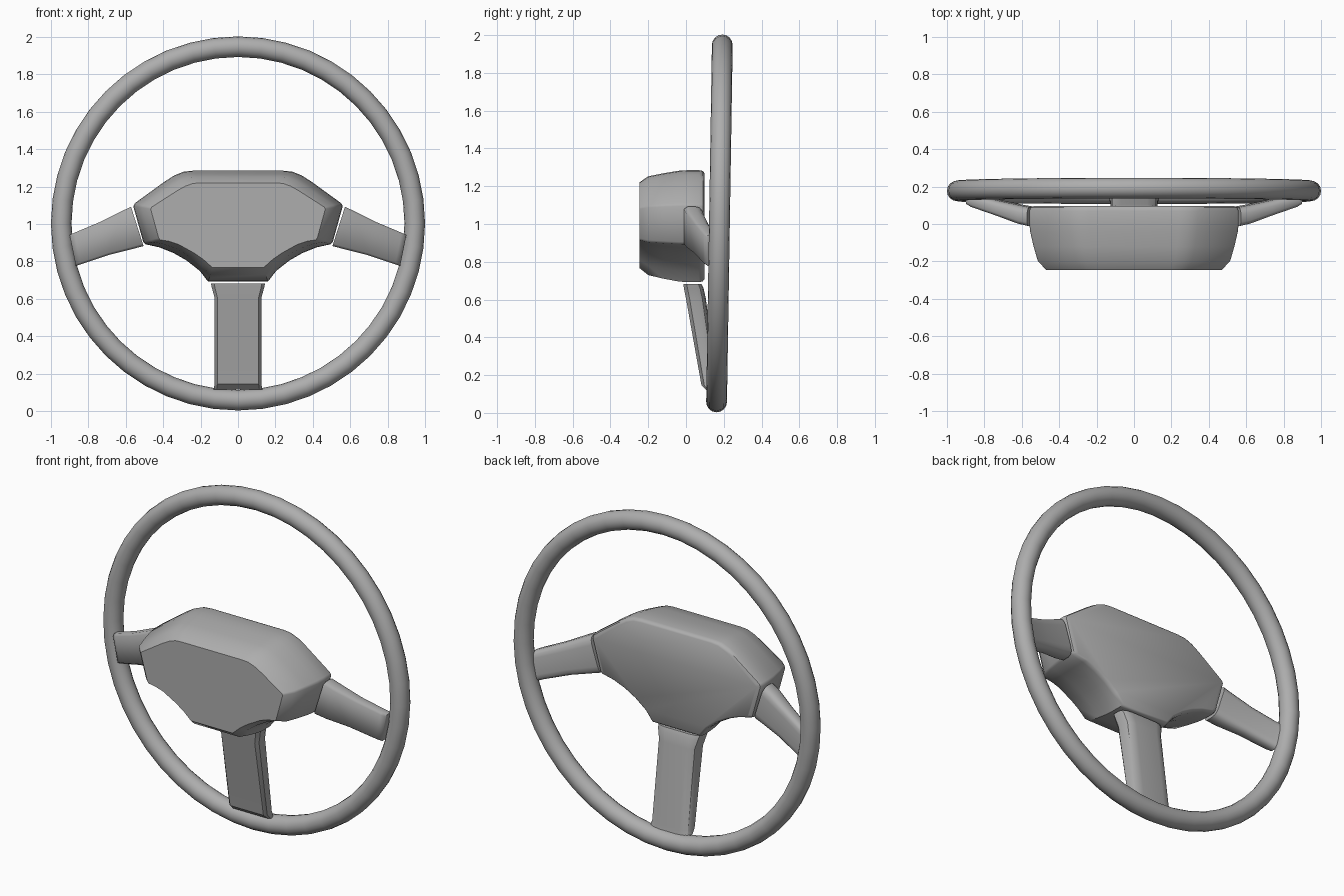
import bpy, bmesh, math

if "Cube" in bpy.data.objects:
    bpy.data.objects.remove(bpy.data.objects["Cube"])

# Dark grey plastic
grey = bpy.data.materials.new("dark_grey")
grey.diffuse_color = (0.42, 0.42, 0.42, 1)
grey.use_nodes = True
grey.node_tree.nodes["Principled BSDF"].inputs["Base Color"].default_value = grey.diffuse_color


def finish(obj, angle):
    obj.data.materials.append(grey)
    bpy.ops.object.select_all(action='DESELECT')
    obj.select_set(True)
    bpy.context.view_layer.objects.active = obj
    bpy.ops.object.shade_smooth_by_angle(angle=math.radians(angle))


def loft(name, rings, angle):
    """Skin a list of equal-length closed rings and cap both ends."""
    bm = bmesh.new()
    vs = [[bm.verts.new(p) for p in ring] for ring in rings]
    n = len(vs[0])
    for a, b in zip(vs, vs[1:]):
        for i in range(n):
            j = (i + 1) % n
            bm.faces.new((a[i], a[j], b[j], b[i]))
    bm.faces.new(vs[0])
    bm.faces.new(vs[-1])
    bmesh.ops.recalc_face_normals(bm, faces=bm.faces)
    me = bpy.data.meshes.new(name)
    bm.to_mesh(me)
    bm.free()
    obj = bpy.data.objects.new(name, me)
    bpy.context.collection.objects.link(obj)
    finish(obj, angle)


# Rim: thin torus, leaning slightly back at the top
bpy.ops.mesh.primitive_torus_add(
    major_segments=48, minor_segments=16, major_radius=0.945, minor_radius=0.055,
    location=(0, 0.177, 1.003), rotation=(math.pi / 2 - 0.016, 0, 0))
rim = bpy.context.object
rim.name = "rim"
finish(rim, 40)

# Centre pad: half outlines (x, z) of the wide back and the smaller front face
back = [(0.24, 1.285), (0.29, 1.28), (0.34, 1.26), (0.395, 1.225), (0.552, 1.111), (0.56, 1.095),
        (0.507, 0.905), (0.496, 0.892), (0.42, 0.875), (0.345, 0.845), (0.275, 0.805),
        (0.205, 0.75), (0.16, 0.692)]
front = [(0.2, 1.22), (0.24, 1.217), (0.28, 1.203), (0.325, 1.178), (0.462, 1.09), (0.467, 1.08),
         (0.424, 0.925), (0.416, 0.915), (0.37, 0.908), (0.32, 0.892), (0.235, 0.845),
         (0.185, 0.81), (0.137, 0.767)]


def pad_ring(y, t, scale=1.0):
    half = [((f[0] + (b[0] - f[0]) * t) * scale,
             1 + (f[1] + (b[1] - f[1]) * t - 1) * scale) for f, b in zip(front, back)]
    return [(x, y, z) for x, z in half] + [(-x, y, z) for x, z in reversed(half)]


loft("centre_pad", [pad_ring(*r) for r in (
    (-0.247, 0), (-0.2, 0.5), (-0.12, 0.75), (-0.04, 0.95), (0.01, 1), (0.07, 1),
    (0.089, 1, 0.985), (0.097, 1, 0.95))], 42)

# Spoke cross-section: flat chamfered front, rounded back (u across, v front to back)
section = [(0.06, 0), (0.94, 0), (1, 0.18), (1, 0.62), (0.97, 0.82), (0.9, 0.95), (0.78, 1),
           (0.22, 1), (0.1, 0.95), (0.03, 0.82), (0, 0.62), (0, 0.18)]


def spoke(name, stations, side=1, angle=30):
    """Each station: one edge (x, z), the other edge (x, z), front y, back y."""
    loft(name, [[(side * (a[0] + (b[0] - a[0]) * u), yf + (yb - yf) * v, a[1] + (b[1] - a[1]) * u)
                 for u, v in section] for a, b, yf, yb in stations], angle)


# Side spokes, mirrored
side_stations = [
    ((0.572, 1.092), (0.505, 0.882), -0.01, 0.09),
    ((0.625, 1.067), (0.565, 0.866), 0.002, 0.1),
    ((0.74, 1.01), (0.69, 0.835), 0.045, 0.125),
    ((0.875, 0.953), (0.84, 0.785), 0.092, 0.165),
    ((0.9, 0.942), (0.867, 0.775), 0.108, 0.175)]
for label, s in (("right", 1), ("left", -1)):
    spoke(label + "_spoke", side_stations, s, 60)

# Lower spoke, flared where it meets the pad
spoke("lower_spoke", [
    ((-0.145, 0.683), (0.145, 0.683), -0.014, 0.082),
    ((-0.14, 0.66), (0.14, 0.66), -0.011, 0.093),
    ((-0.125, 0.605), (0.125, 0.605), 0.0, 0.105),
    ((-0.125, 0.145), (0.125, 0.145), 0.082, 0.165),
    ((-0.13, 0.115), (0.13, 0.115), 0.115, 0.17)])
